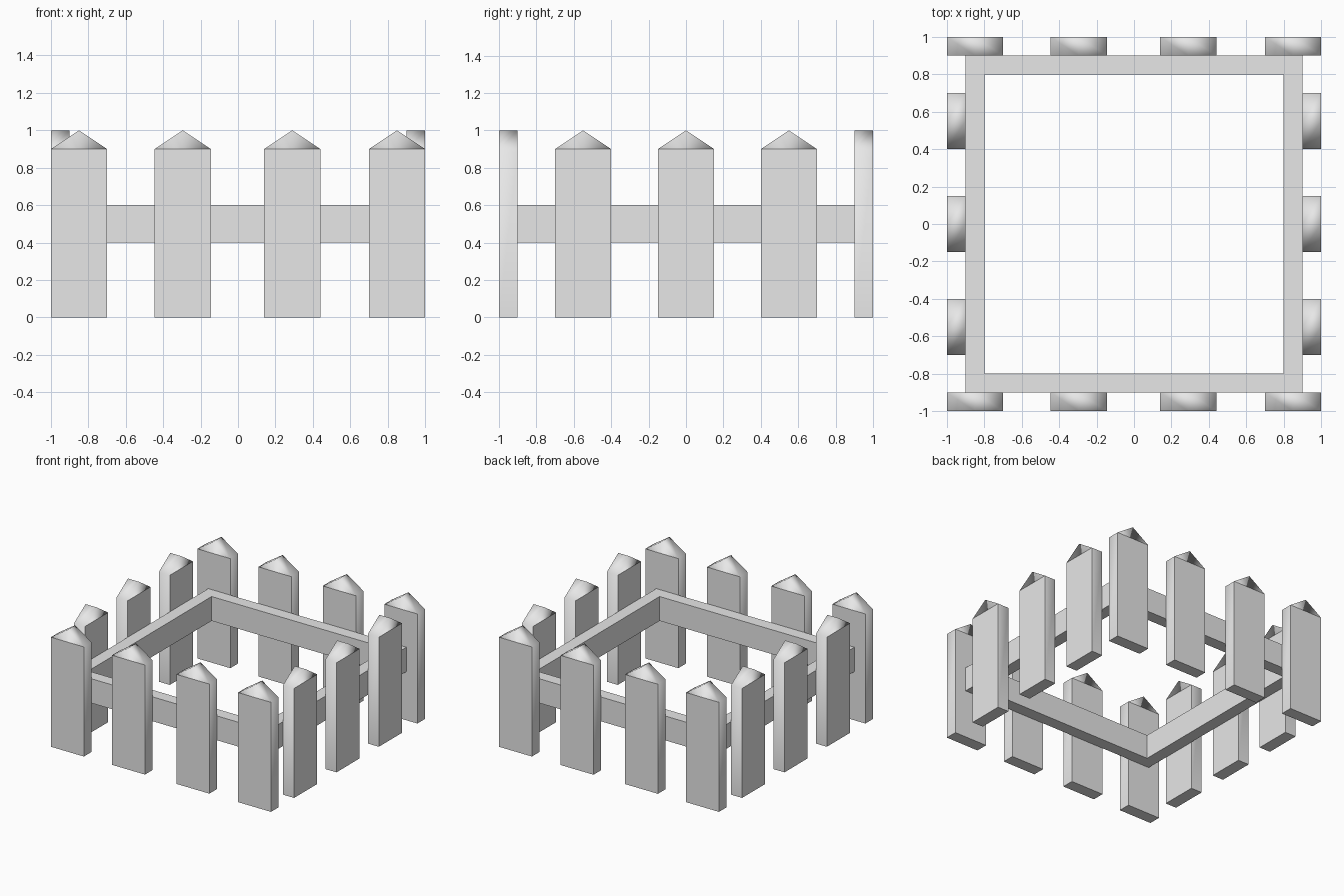
import bpy, bmesh
from math import pi
from mathutils import Matrix

cube = bpy.data.objects.get("Cube")
if cube:
    bpy.data.objects.remove(cube, do_unlink=True)

# One plain colour for the whole fence
grey = bpy.data.materials.new("light_grey")
grey.use_nodes = True
grey.diffuse_color = (0.8, 0.8, 0.8, 1)
grey.node_tree.nodes["Principled BSDF"].inputs["Base Color"].default_value = (0.8, 0.8, 0.8, 1)


def prism(bm, points, offset):
    """Extrude a closed outline by an offset and tidy the normals."""
    face = bm.faces.new([bm.verts.new(p) for p in points])
    new = bmesh.ops.extrude_face_region(bm, geom=[face])["geom"]
    top = [v for v in new if isinstance(v, bmesh.types.BMVert)]
    bmesh.ops.translate(bm, verts=top, vec=offset)
    if face.is_valid and len(bm.faces) == len(points) + 1:
        bm.faces.new([v for v in reversed(list(face.verts))])
    bmesh.ops.recalc_face_normals(bm, faces=bm.faces)


def make_mesh(name, bm):
    mesh = bpy.data.meshes.new(name)
    bm.to_mesh(mesh)
    bm.free()
    mesh.materials.append(grey)
    return mesh


# Picket: board with a pointed top
W, D, SHOULDER, PEAK = 0.15, 0.05, 0.9, 1.0
bm = bmesh.new()
prism(bm, [(-W, -D, 0), (W, -D, 0), (W, -D, SHOULDER), (0, -D, PEAK), (-W, -D, SHOULDER)], (0, 2 * D, 0))

# Split the broad faces at the shoulder, so only the tip is softly shaded
for y in (-D, D):
    pair = [v for v in bm.verts if abs(v.co.y - y) < 0.001 and abs(v.co.z - SHOULDER) < 0.001]
    bmesh.ops.connect_verts(bm, verts=pair)
bm.normal_update()
for f in bm.faces:
    f.smooth = True
for f in bm.faces:
    broad = abs(f.normal.y) > 0.9 and len(f.verts) == 4
    if broad or f.normal.z < -0.9:
        for e in f.edges:
            e.smooth = False
picket_mesh = make_mesh("picket", bm)


def add_picket(name, x, y, turn):
    ob = bpy.data.objects.new(name, picket_mesh)
    ob.matrix_world = Matrix.Translation((x, y, 0)) @ Matrix.Rotation(turn, 4, "Z")
    bpy.context.collection.objects.link(ob)


# Front and back rows of four, side rows of three
for side, name, turn in ((-1, "front", 0), (1, "back", pi)):
    for i, x in enumerate((-0.85, -0.295, 0.29, 0.85)):
        add_picket(f"{name}_picket_{i + 1}", x, side * 0.95, turn)
for side, name, turn in ((-1, "right", -pi / 2), (1, "left", pi / 2)):
    for i, y in enumerate((-0.55, 0, 0.55)):
        add_picket(f"{name}_picket_{i + 1}", side * 0.95, y, turn)

# Rail: one square ring joining all the pickets
bm = bmesh.new()
corners = ((-1, -1), (1, -1), (1, 1), (-1, 1))
rings = [[bm.verts.new((sx * r, sy * r, z)) for sx, sy in corners]
         for r, z in ((0.9, 0.4), (0.9, 0.6), (0.8, 0.6), (0.8, 0.4))]
for k in range(4):
    a, b = rings[k], rings[(k + 1) % 4]
    for i in range(4):
        j = (i + 1) % 4
        bm.faces.new((a[i], a[j], b[j], b[i]))
bmesh.ops.recalc_face_normals(bm, faces=bm.faces)
rail = bpy.data.objects.new("rail", make_mesh("rail", bm))
bpy.context.collection.objects.link(rail)
